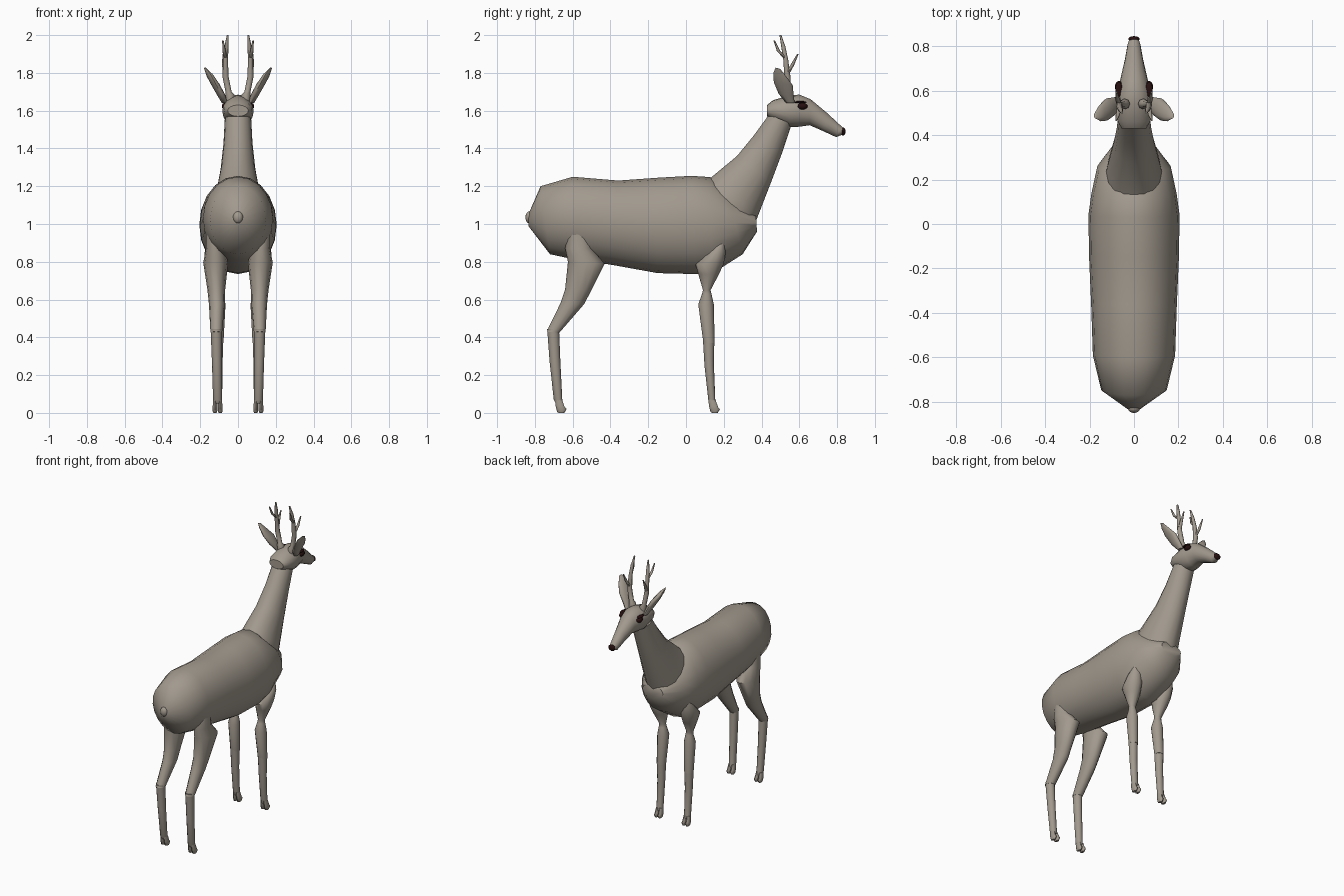
import bpy, bmesh, math
from mathutils import Vector


def material(name, rgb):
    m = bpy.data.materials.new(name)
    m.diffuse_color = (*rgb, 1)
    return m


HIDE = material("grey brown hide", (0.36, 0.32, 0.27))
DARK = material("dark brown", (0.02, 0.005, 0.005))


def finish(name, bm, mat, angle=50):
    bmesh.ops.recalc_face_normals(bm, faces=bm.faces)
    me = bpy.data.meshes.new(name)
    bm.to_mesh(me)
    bm.free()
    for p in me.polygons:
        p.use_smooth = True
    me.set_sharp_from_angle(angle=math.radians(angle))
    me.materials.append(mat)
    ob = bpy.data.objects.new(name, me)
    bpy.context.collection.objects.link(ob)
    return ob


def skin(name, rings, mat, angle=50):
    """Bridge rings of points and cap both ends."""
    bm = bmesh.new()
    vs = [[bm.verts.new(p) for p in r] for r in rings]
    n = len(vs[0])
    for a, b in zip(vs, vs[1:]):
        for i in range(n):
            j = (i + 1) % n
            bm.faces.new((a[i], a[j], b[j], b[i]))
    bm.faces.new(vs[0])
    bm.faces.new(vs[-1])
    return finish(name, bm, mat, angle)


def loft(name, sections, sides=16, sx=1, mat=HIDE, angle=50):
    """Sections (y1, z1, y2, z2, x, rx): ellipse across two side-profile points."""
    rings = []
    for y1, z1, y2, z2, x, rx in sections:
        c = Vector((x * sx, (y1 + y2) / 2, (z1 + z2) / 2))
        v = Vector((0, (y1 - y2) / 2, (z1 - z2) / 2))
        rings.append([c + v * math.cos(t) + Vector((rx * math.sin(t), 0, 0))
                      for t in (math.tau * i / sides for i in range(sides))])
    return skin(name, rings, mat, angle)


def tube(name, pts, sx, sides=8):
    """Tapered tube through (x, y, z, radius) with level rings."""
    rings = [[(x * sx + r * math.cos(t), y + r * math.sin(t), z)
              for t in (math.tau * i / sides for i in range(sides))]
             for x, y, z, r in pts]
    return skin(name, rings, HIDE)


def ball(name, loc, size, mat):
    bm = bmesh.new()
    bmesh.ops.create_uvsphere(bm, u_segments=12, v_segments=8, radius=1)
    for v in bm.verts:
        v.co = Vector([v.co[i] * size[i] + loc[i] for i in range(3)])
    return finish(name, bm, mat)


# Torso
loft("torso", [
    (-.835, 1.05, -.835, .99, 0, .025), (-.77, 1.20, -.72, .84, 0, .148),
    (-.60, 1.25, -.58, .81, 0, .185), (-.36, 1.23, -.40, .785, 0, .192),
    (-.15, 1.245, -.15, .74, 0, .202), (.03, 1.255, .05, .735, 0, .205),
    (.13, 1.248, .14, .738, 0, .192), (.22, 1.17, .30, .84, 0, .165),
    (.37, 1.05, .376, .96, 0, .08)], 20)

# Neck
loft("neck", [
    (.11, 1.23, .36, .99, 0, .125), (.135, 1.248, .378, 1.035, 0, .12),
    (.27, 1.36, .45, 1.22, 0, .092), (.36, 1.47, .51, 1.38, 0, .077),
    (.44, 1.58, .56, 1.53, 0, .07)])

# Head
loft("head", [
    (.43, 1.63, .43, 1.57, 0, .055), (.46, 1.655, .47, 1.545, 0, .075),
    (.54, 1.68, .55, 1.513, 0, .083), (.60, 1.685, .60, 1.515, 0, .074),
    (.66, 1.66, .655, 1.523, 0, .06), (.75, 1.585, .73, 1.49, 0, .041),
    (.82, 1.52, .795, 1.46, 0, .029), (.838, 1.505, .832, 1.475, 0, .02)])
ball("nose", (0, .832, 1.49), (.026, .013, .022), DARK)
ball("tail", (0, -.83, 1.035), (.027, .02, .032), HIDE)

for sx, side in ((1, "right"), (-1, "left")):
    # Eyes and eyelids
    ball(side + "_eye", (.068 * sx, .617, 1.624), (.018, .027, .018), DARK)
    ball(side + "_eyelid", (.068 * sx, .605, 1.645), (.016, .034, .006), DARK)

    # Ear
    loft(side + "_ear", [
        (.53, 1.64, .575, 1.64, .07, .015), (.49, 1.69, .57, 1.68, .09, .022),
        (.465, 1.75, .565, 1.735, .122, .023), (.462, 1.80, .535, 1.775, .150, .018),
        (.475, 1.828, .50, 1.82, .174, .006)], 12, sx)

    # Antler with burr and two prongs
    tube(side + "_antler", [
        (.042, .54, 1.64, .02), (.042, .54, 1.685, .024), (.05, .54, 1.70, .016),
        (.066, .537, 1.78, .016), (.066, .528, 1.87, .013),
        (.061, .515, 1.94, .011), (.054, .50, 2.0, .005)], sx)
    tube(side + "_front_prong", [
        (.066, .538, 1.80, .012), (.075, .562, 1.84, .010), (.078, .592, 1.90, .004)], sx)
    tube(side + "_back_prong", [
        (.066, .525, 1.88, .011), (.073, .49, 1.915, .009), (.08, .467, 1.972, .004)], sx)

    # Front leg
    loft(side + "_front_upper_leg", [
        (.165, .895, .205, .895, .14, .02), (.12, .855, .21, .85, .128, .048),
        (.05, .785, .20, .79, .122, .056), (.065, .735, .175, .735, .115, .048),
        (.09, .65, .13, .65, .107, .024), (.085, .63, .135, .63, .105, .026),
        (.065, .575, .147, .575, .104, .038), (.092, .37, .152, .37, .108, .031)], 12, sx)
    loft(side + "_front_lower_leg", [
        (.09, .385, .15, .385, .108, .030), (.098, .25, .148, .25, .108, .026),
        (.118, .07, .155, .07, .108, .024), (.122, .05, .16, .05, .108, .02)], 12, sx)

    # Hind leg
    loft(side + "_thigh", [
        (-.62, 1.0, -.53, 1.0, .135, .035), (-.64, .87, -.50, .87, .12, .05),
        (-.625, .80, -.43, .79, .118, .066), (-.64, .655, -.50, .65, .115, .047),
        (-.665, .58, -.54, .575, .112, .042), (-.738, .43, -.67, .425, .115, .031)],
        12, sx)
    loft(side + "_hind_lower_leg", [
        (-.735, .445, -.672, .445, .115, .030), (-.722, .27, -.665, .27, .112, .026),
        (-.70, .07, -.655, .07, .108, .024), (-.69, .05, -.65, .05, .108, .02)], 12, sx)

    # Cloven hooves: two toes per foot
    for leg, y in (("front", .138), ("hind", -.674)):
        for k, toe in ((-1, "inner"), (1, "outer")):
            x = .108 + .014 * k
            loft(f"{side}_{leg}_{toe}_hoof", [
                (y - .02, .072, y + .02, .065, x - .002 * k, .011),
                (y - .016, .035, y + .032, .03, x, .013),
                (y - .008, .004, y + .042, .02, x, .013),
                (y + .0, 0, y + .03, .0, x, .009)], 10, sx)
